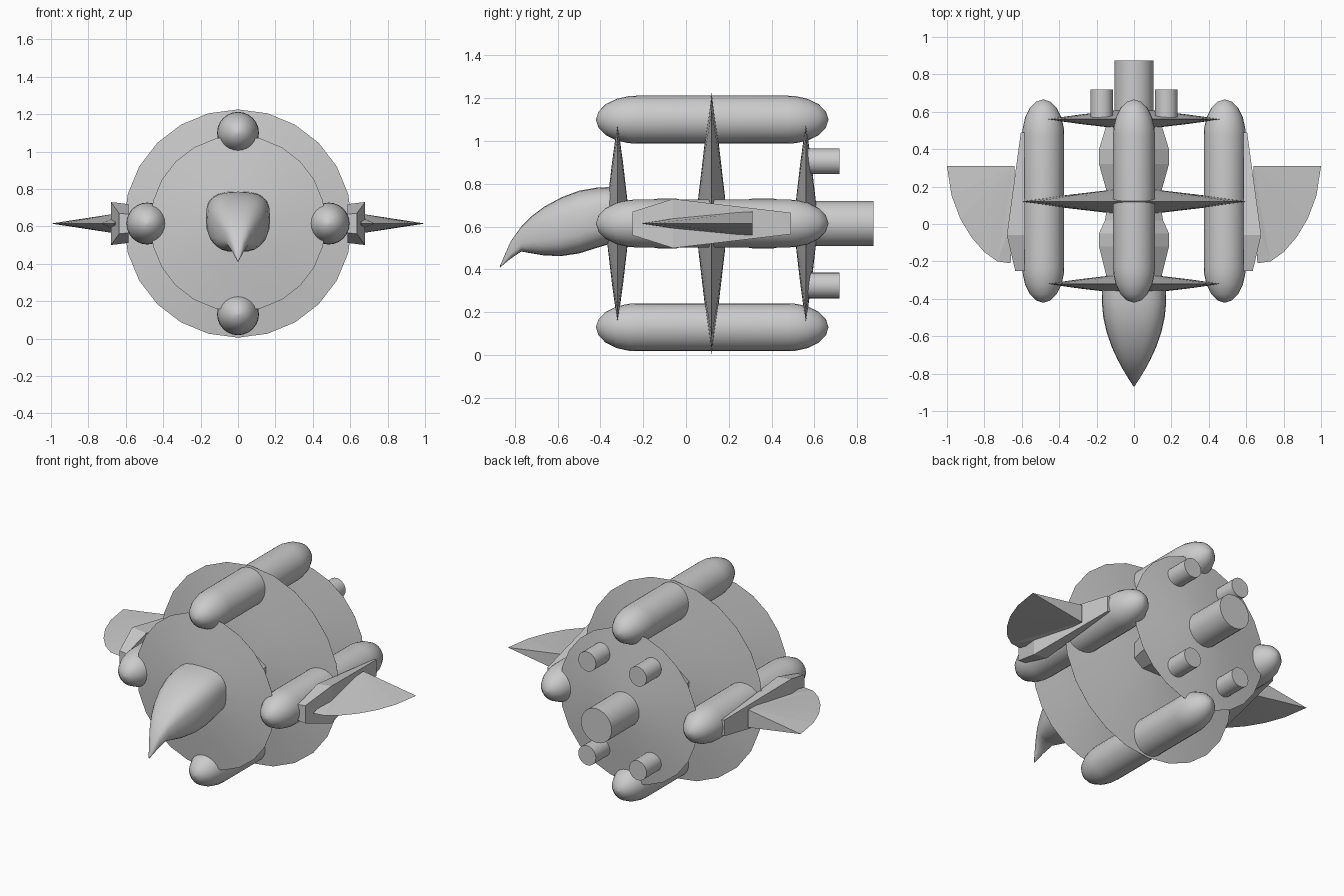
import bpy, bmesh, math
from mathutils import Vector

if "Cube" in bpy.data.objects:
    bpy.data.objects.remove(bpy.data.objects["Cube"], do_unlink=True)

MID = 0.615
GREY = (0.6, 0.6, 0.6, 1)
hull = bpy.data.materials.new("hull grey")
hull.use_nodes = True
hull.diffuse_color = GREY
hull.node_tree.nodes["Principled BSDF"].inputs["Base Color"].default_value = GREY


def finish(bm, name, smooth=None):
    bmesh.ops.remove_doubles(bm, verts=bm.verts, dist=1e-5)
    bmesh.ops.recalc_face_normals(bm, faces=bm.faces)
    mesh = bpy.data.meshes.new(name)
    bm.to_mesh(mesh)
    bm.free()
    mesh.materials.append(hull)
    ob = bpy.data.objects.new(name, mesh)
    bpy.context.collection.objects.link(ob)
    if smooth:
        bpy.ops.object.select_all(action='DESELECT')
        ob.select_set(True)
        bpy.context.view_layer.objects.active = ob
        bpy.ops.object.shade_smooth_by_angle(angle=math.radians(smooth))
    return ob


def loft(name, rings, smooth=None):
    """Skin a list of equal-length point rings and cap both ends."""
    bm = bmesh.new()
    loops = [[bm.verts.new(p) for p in ring] for ring in rings]
    n = len(loops[0])
    for a, b in zip(loops, loops[1:]):
        for i in range(n):
            j = (i + 1) % n
            bm.faces.new((a[i], a[j], b[j], b[i]))
    bm.faces.new(loops[0])
    bm.faces.new(loops[-1])
    return finish(bm, name, smooth)


def turned(name, profile, x=0, z=MID, sides=24, smooth=40):
    """Profile of (y, radius) turned around an axis along y."""
    rings = [[(x + r * math.cos(math.tau * i / sides), y, z + r * math.sin(math.tau * i / sides))
              for i in range(sides)] for y, r in profile]
    return loft(name, rings, smooth)


# Three lens-shaped bulkhead discs
LENS = [(0.004, 1), (0.5, 0.6), (0.92, 0.2), (1, 0.02)]
for name, y, radius, half in (("front_disc", -0.32, 0.47, 0.052),
                              ("middle_disc", 0.12, 0.61, 0.068),
                              ("rear_disc", 0.56, 0.47, 0.052)):
    front = [(y - half * t, radius * r) for t, r in reversed(LENS)]
    back = [(y + half * t, radius * r) for t, r in LENS]
    turned(name, front + back, smooth=30)

# Four long rounded tanks
CAP = 0.19
steps = [math.radians(a) for a in (2, 20, 40, 60, 78, 90)]
for name, x, z in (("left_tank", 0.485, MID), ("right_tank", -0.485, MID),
                   ("top_tank", 0, 1.1), ("bottom_tank", 0, 0.13)):
    r = 0.112
    nose = [(-0.23 - CAP * math.cos(a), r * math.sin(a)) for a in steps]
    tail = [(0.475 + CAP * math.cos(a), r * math.sin(a)) for a in reversed(steps)]
    turned(name, nose + tail, x, z, smooth=50)

# Flattened core between the discs
core = []
for y, w in ((-0.32, 0.14), (-0.27, 0.15), (-0.12, 0.187), (-0.05, 0.187), (0.02, 0.155), (0.12, 0.14),
             (0.17, 0.145), (0.32, 0.187), (0.4, 0.187), (0.52, 0.15), (0.56, 0.14)):
    h = w * 0.63
    core.append([(sx * w * a, y, MID + sz * h * b) for sx, sz, a, b in
                 ((1, 1, 1, .5), (1, 1, .6, 1), (-1, 1, .6, 1), (-1, 1, 1, .5),
                  (-1, -1, 1, .5), (-1, -1, .6, 1), (1, -1, .6, 1), (1, -1, 1, .5))])
loft("core", core)

# Hooked beak, rounded-square cross-sections
beak = []
for y, w, top, low in ((-0.32, .17, .787, .53), (-0.42, .172, .782, .5), (-0.5, .164, .768, .475),
                       (-0.58, .146, .738, .463), (-0.66, .118, .695, .465), (-0.72, .09, .65, .475),
                       (-0.77, .064, .6, .484), (-0.82, .034, .53, .45), (-0.868, .003, .42, .41)):
    ring = []
    for i in range(24):
        a = math.tau * i / 24
        c, s = math.cos(a), math.sin(a)
        ring.append((w * math.copysign(abs(c) ** 0.7, c), y,
                     (top + low) / 2 + (top - low) / 2 * math.copysign(abs(s) ** 0.7, s)))
    beak.append(ring)
loft("beak", beak, 45)

# Wing mounts and swept blade wings on both sides
OUTLINE = [(0.66, -0.21), (0.73, -0.2), (0.8, -0.15), (0.87, -0.07), (0.93, 0.03), (0.975, 0.15), (1.0, 0.31)]
for side, s in (("left", 1), ("right", -1)):
    mount = [[(s * 0.585, y, MID + h * 0.9), (s * x, y, MID + h),
              (s * x, y, MID - h), (s * 0.585, y, MID - h * 0.9)]
             for y, x, h in ((-0.25, 0.635, 0.055), (-0.06, 0.68, 0.115), (0.49, 0.605, 0.05))]
    loft(side + "_wing_mount", mount)

    bm = bmesh.new()
    edge = [bm.verts.new((s * x, y, MID)) for x, y in OUTLINE]
    mid_back, roots = edge[-1], []
    for k in (1, -1):
        root_mid = bm.verts.new((s * 0.64, 0.05, MID + k * 0.04))
        root_back = bm.verts.new((s * 0.64, 0.31, MID + k * 0.055))
        bm.faces.new((edge[0], edge[1], root_mid))
        bm.faces.new((edge[1], root_back, root_mid))
        for a, b in zip(edge[1:], edge[2:]):
            bm.faces.new((a, b, root_back))
        roots.append((root_mid, root_back))
    (m1, b1), (m2, b2) = roots
    bm.faces.new((b1, b2, mid_back))
    bm.faces.new((m1, b1, b2, m2))
    bm.faces.new((edge[0], m1, m2))
    finish(bm, side + "_wing")

# Main exhaust and four small thrusters
turned("main_exhaust", [(0.56, 0.105), (0.875, 0.105)])
for sx, side in ((1, "left"), (-1, "right")):
    for sz, level in ((1, "upper"), (-1, "lower")):
        turned(f"{level}_{side}_thruster", [(0.56, 0.06), (0.718, 0.06)], sx * 0.173, MID + sz * 0.29)
